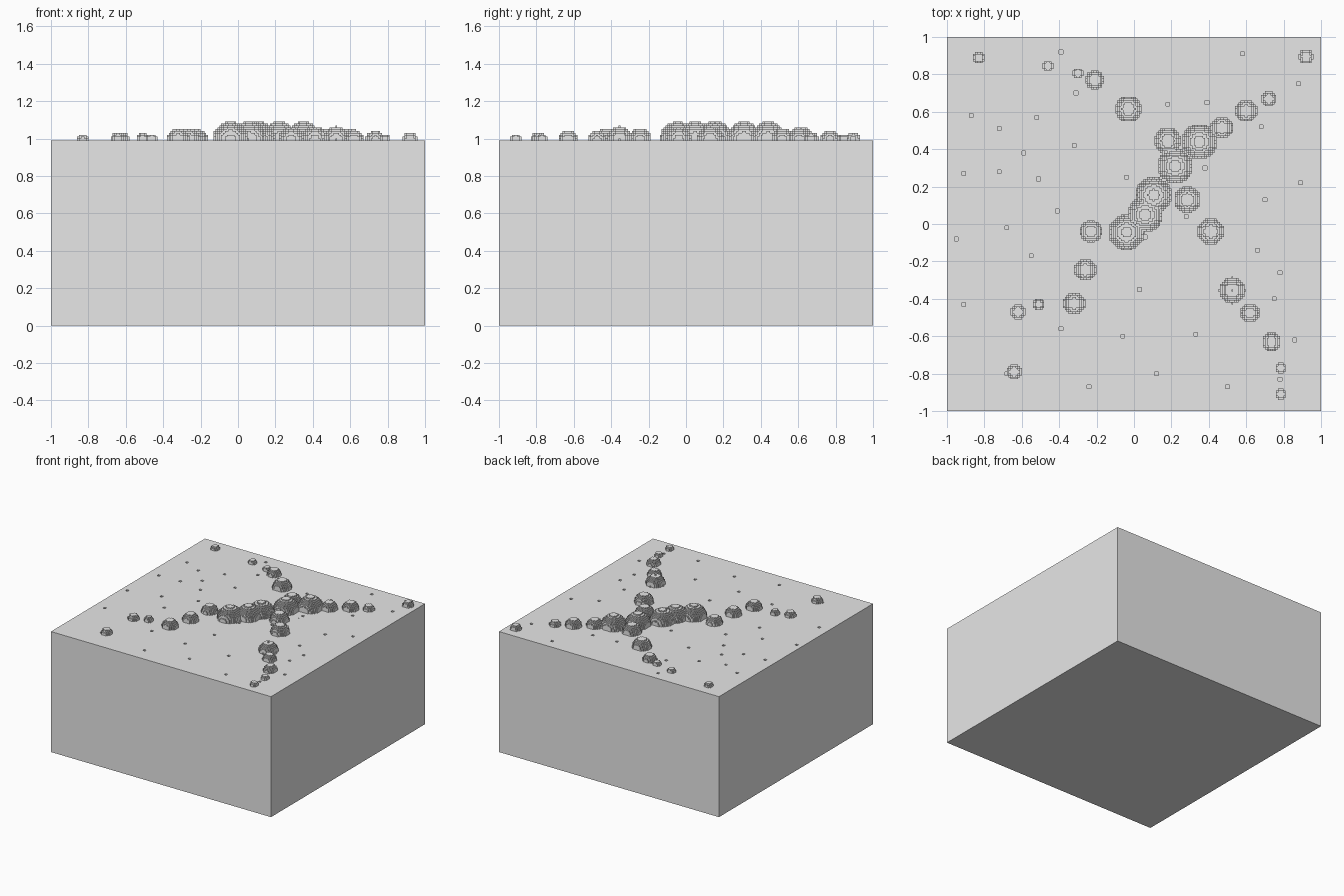
import bpy
import bmesh
import math

if "Cube" in bpy.data.objects:
    bpy.data.objects.remove(bpy.data.objects["Cube"])

V = 0.01          # voxel size
N = 200           # voxels along each side
TOP = 0.99        # height of the flat surface

# Stepped domes: x, y, radius
DOMES = [
    (-.83, .89, .03), (-.46, .845, .03), (-.30, .805, .03), (-.21, .77, .05),
    (-.03, .615, .07), (.92, .895, .04), (.72, .67, .04), (.60, .605, .06),
    (.47, .515, .06), (.35, .44, .095), (.18, .445, .07), (.22, .31, .095),
    (.105, .155, .095), (.06, .05, .095), (-.04, -.045, .095), (.285, .13, .07),
    (.41, -.04, .07), (-.23, -.04, .06), (-.26, -.245, .06), (-.32, -.425, .06),
    (-.51, -.43, .035), (-.62, -.47, .04), (-.64, -.79, .04), (.525, -.355, .07),
    (.62, -.475, .05), (.735, -.63, .05), (.785, -.77, .03), (.785, -.91, .03),
]

# Tiny square pits: x, y
PITS = [
    (-.39, .92), (-.31, .70), (-.87, .58), (-.72, .51), (-.52, .57), (-.59, .38),
    (-.91, .27), (-.72, .28), (-.51, .24), (-.32, .42), (-.41, .07), (-.68, -.02),
    (-.95, -.08), (-.55, -.17), (-.91, -.43), (-.39, -.56), (-.06, -.60),
    (-.68, -.80), (-.24, -.87), (.12, -.80), (.50, -.87), (.33, -.59), (.03, -.35),
    (-.04, .25), (.18, .64), (.39, .65), (.58, .91), (.88, .75), (.68, .52),
    (.38, .30), (.70, .13), (.89, .22), (.66, -.14), (.78, -.26), (.75, -.40),
    (.86, -.62), (.78, -.83), (.28, .04), (.06, -.07),
]


def cell(c):
    return round((c + 1) / V)


# Height of each column in voxels above the flat surface
height = [[0] * N for _ in range(N)]
for x, y in PITS:
    for i in (cell(x) - 1, cell(x)):
        for j in (cell(y) - 1, cell(y)):
            height[j][i] = -1
for x, y, r in DOMES:
    reach = math.ceil(r / V) + 1
    for j in range(max(0, cell(y) - reach), min(N, cell(y) + reach)):
        for i in range(max(0, cell(x) - reach), min(N, cell(x) + reach)):
            d2 = (-1 + (i + .5) * V - x) ** 2 + (-1 + (j + .5) * V - y) ** 2
            if d2 < r * r:
                height[j][i] = max(height[j][i], math.ceil(math.sqrt(r * r - d2) / V))

bm = bmesh.new()


def quad(*pts):
    bm.faces.new([bm.verts.new(p) for p in pts])


def pos(i):
    return -1 + i * V


def level(h):
    return TOP + h * V


# Column tops, merged into strips of equal height
for j in range(N):
    start = 0
    for i in range(1, N + 1):
        if i == N or height[j][i] != height[j][start]:
            x0, x1, y0, y1 = pos(start), pos(i), pos(j), pos(j + 1)
            z = level(height[j][start])
            quad((x0, y0, z), (x1, y0, z), (x1, y1, z), (x0, y1, z))
            start = i

# Step walls between neighbouring columns
for j in range(N):
    for i in range(N):
        h = height[j][i]
        if i + 1 < N and height[j][i + 1] != h:
            x, a, b = pos(i + 1), level(height[j][i + 1]), level(h)
            quad((x, pos(j), a), (x, pos(j + 1), a), (x, pos(j + 1), b), (x, pos(j), b))
        if j + 1 < N and height[j + 1][i] != h:
            y, a, b = pos(j + 1), level(h), level(height[j + 1][i])
            quad((pos(i), y, a), (pos(i + 1), y, a), (pos(i + 1), y, b), (pos(i), y, b))

# Block sides and underside
corners = [(-1, -1), (1, -1), (1, 1), (-1, 1)]
for k in range(4):
    p, q = corners[k], corners[(k + 1) % 4]
    quad((*p, 0), (*q, 0), (*q, TOP), (*p, TOP))
quad(*[(x, y, 0) for x, y in reversed(corners)])

mesh = bpy.data.meshes.new("ground_block")
bm.to_mesh(mesh)
bm.free()
grey = bpy.data.materials.new("light_grey")
grey.diffuse_color = (0.8, 0.8, 0.8, 1)
grey.use_nodes = True
grey.node_tree.nodes["Principled BSDF"].inputs["Base Color"].default_value = grey.diffuse_color
mesh.materials.append(grey)
block = bpy.data.objects.new("ground_block", mesh)
bpy.context.collection.objects.link(block)
